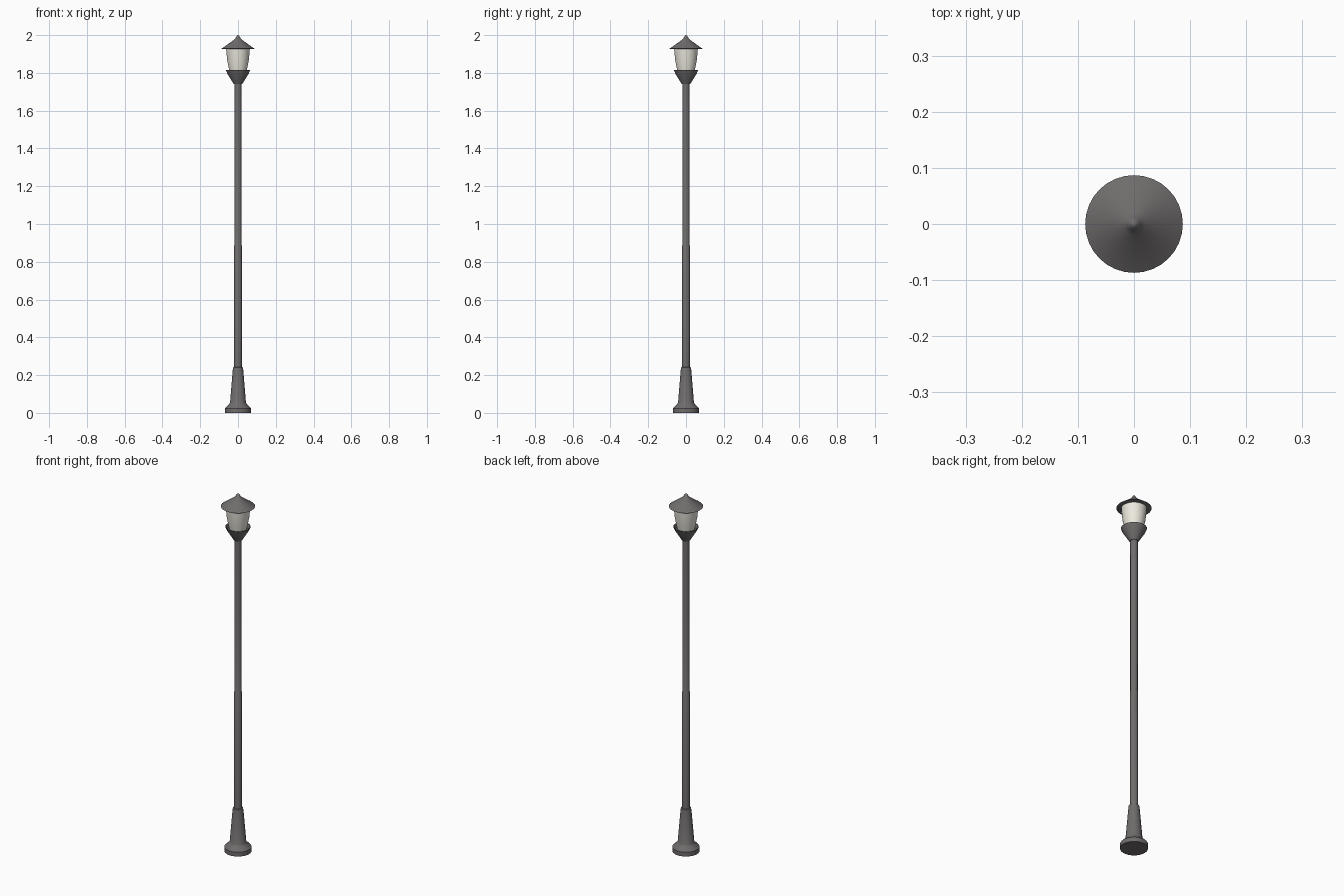
import bpy, bmesh, math

if "Cube" in bpy.data.objects:
    bpy.data.objects.remove(bpy.data.objects["Cube"])

SEGMENTS = 32


def colour(name, rgb):
    m = bpy.data.materials.new(name)
    m.diffuse_color = (*rgb, 1)
    m.use_nodes = True
    m.node_tree.nodes["Principled BSDF"].inputs["Base Color"].default_value = m.diffuse_color
    return m


def lathe(name, profile, material):
    """Spin a (radius, z) profile around the z axis."""
    bm = bmesh.new()
    verts = [bm.verts.new((r, 0, z)) for r, z in profile]
    edges = [bm.edges.new(pair) for pair in zip(verts, verts[1:])]
    bmesh.ops.spin(bm, geom=verts + edges, cent=(0, 0, 0), axis=(0, 0, 1),
                   angle=math.tau, steps=SEGMENTS, use_duplicate=False)
    bmesh.ops.remove_doubles(bm, verts=bm.verts, dist=1e-5)
    bmesh.ops.recalc_face_normals(bm, faces=bm.faces)
    mesh = bpy.data.meshes.new(name)
    bm.to_mesh(mesh)
    bm.free()
    mesh.materials.append(material)
    ob = bpy.data.objects.new(name, mesh)
    bpy.context.collection.objects.link(ob)
    bpy.ops.object.select_all(action='DESELECT')
    ob.select_set(True)
    bpy.context.view_layer.objects.active = ob
    bpy.ops.object.shade_smooth_by_angle(angle=math.radians(35))
    return ob


iron = colour("iron", (0.16, 0.15, 0.15))
frosted = colour("frosted_glass", (0.85, 0.82, 0.74))

# Flared foot
lathe("base", [(0, 0), (0.069, 0), (0.069, 0.024), (0.062, 0.032), (0.047, 0.045),
               (0.042, 0.055), (0.028, 0.225), (0.026, 0.24), (0.018, 0.245), (0, 0.245)], iron)

# Post in two sections, the lower one slightly thicker
lathe("pole", [(0, 0.24), (0.0205, 0.24), (0.0205, 0.885), (0.0185, 0.89),
               (0.0185, 1.75), (0, 1.75)], iron)

# Open cup that holds the lantern
lathe("lantern_cup", [(0, 1.74), (0.022, 1.74), (0.028, 1.75), (0.056, 1.795),
                      (0.064, 1.814), (0.060, 1.814), (0.052, 1.797), (0, 1.797)], iron)

# Frosted glass, widening upwards
lathe("lantern_glass", [(0, 1.797), (0.043, 1.797), (0.047, 1.815), (0.057, 1.865),
                        (0.063, 1.93), (0, 1.93)], frosted)

# Conical roof with a small pointed tip
lathe("roof", [(0, 1.93), (0.083, 1.926), (0.087, 1.928), (0.020, 1.976),
               (0.012, 1.986), (0.006, 1.997), (0, 2.0)], iron)
